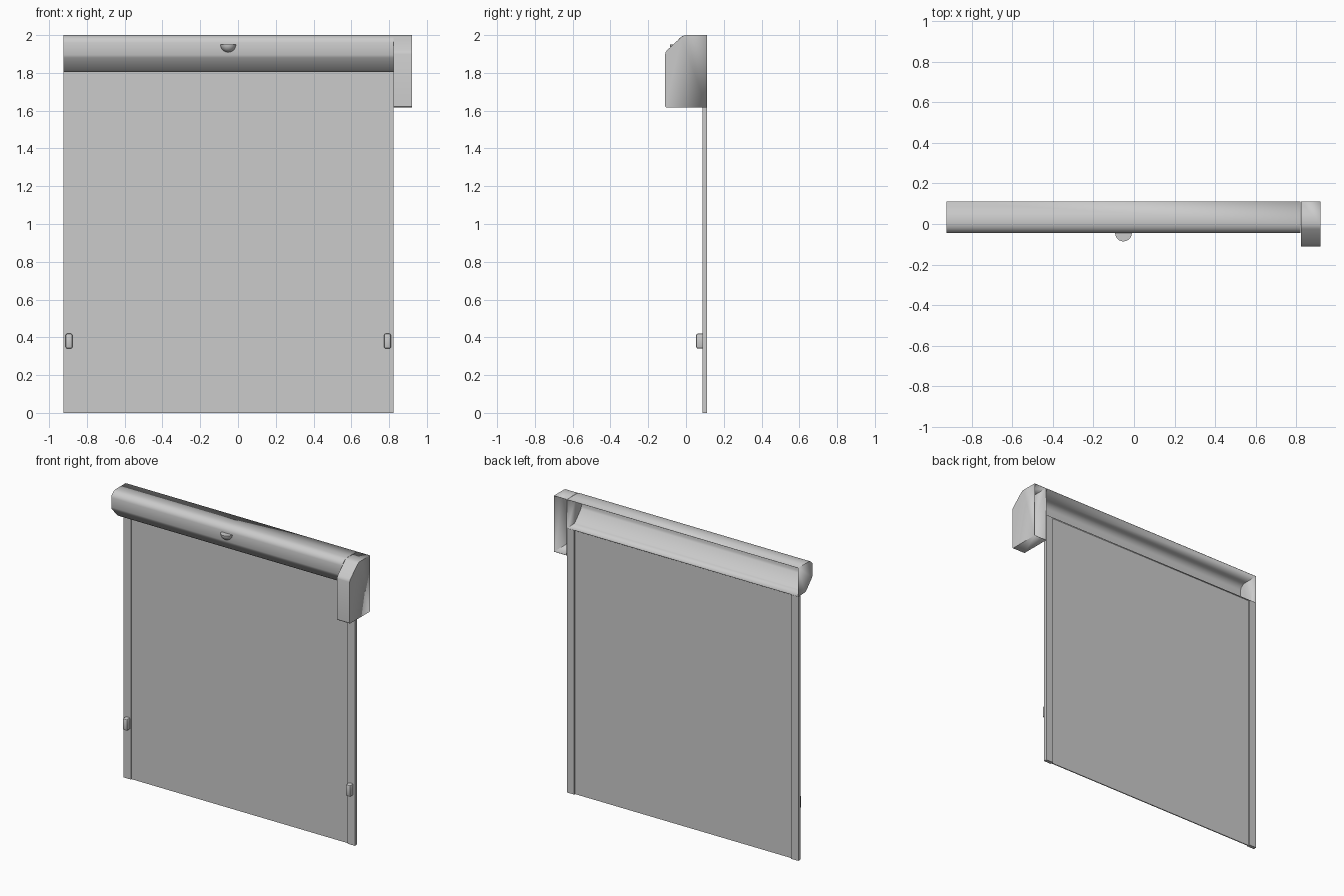
import bpy, bmesh, math
from mathutils import Vector

if "Cube" in bpy.data.objects:
    bpy.data.objects.remove(bpy.data.objects["Cube"])

MID = -0.0515      # centre line of the curtain
X0, X1 = -0.925, 0.822


def finish(name, bm, smooth=None):
    me = bpy.data.meshes.new(name)
    bm.to_mesh(me)
    bm.free()
    ob = bpy.data.objects.new(name, me)
    bpy.context.collection.objects.link(ob)
    if smooth:
        bpy.ops.object.select_all(action='DESELECT')
        ob.select_set(True)
        bpy.context.view_layer.objects.active = ob
        bpy.ops.object.shade_smooth_by_angle(angle=math.radians(smooth))
    return ob


def box(name, x, y, z, bevel=0.0):
    bm = bmesh.new()
    bmesh.ops.create_cube(bm, size=1)
    for v in bm.verts:
        v.co = Vector([(a + b) / 2 + c * (b - a) for (a, b), c in zip((x, y, z), v.co)])
    if bevel:
        # soften every edge that touches the front
        front = [e for e in bm.edges if any(v.co.y < sum(y) / 2 for v in e.verts)]
        bmesh.ops.bevel(bm, geom=front, offset=bevel, segments=2, profile=0.5, affect='EDGES')
    return finish(name, bm, 40 if bevel else None)


def open_back_case(name, profile, x0, x1):
    """Extrude a (y, z) profile along x with end caps, leaving the back open."""
    bm = bmesh.new()
    a = [bm.verts.new((x0, y, z)) for y, z in profile]
    b = [bm.verts.new((x1, y, z)) for y, z in profile]
    for i in range(len(profile) - 1):
        bm.faces.new((a[i], a[i + 1], b[i + 1], b[i]))
    bm.faces.new(b)
    bm.faces.new(a[::-1])
    ob = finish(name, bm, 35)
    m = ob.modifiers.new("sheet", 'SOLIDIFY')
    m.thickness, m.offset = 0.003, -1
    return ob


# roller hood and drive cover
open_back_case("roller_hood", [(0.11, 2.0), (0.0, 2.0), (-0.02, 1.995), (-0.04, 1.978),
                               (-0.045, 1.96), (-0.045, 1.895), (-0.04, 1.88), (0.02, 1.815),
                               (0.035, 1.805), (0.11, 1.803)], X0, X1)
open_back_case("drive_cover", [(0.11, 2.0), (0.0, 2.0), (-0.013, 1.997), (-0.025, 1.99),
                               (-0.1, 1.92), (-0.107, 1.91), (-0.11, 1.9), (-0.11, 1.622),
                               (-0.105, 1.617), (0.11, 1.617)], X1 + 0.002, 0.92)

# curtain sheet between the two guides
box("curtain", (X0 + 0.05, X1 - 0.05), (0.094, 0.101), (0, 1.805))

# side guides, each with a safety sensor
for side, s in (("left", -1), ("right", 1)):
    edge = X0 if s < 0 else X1
    box(side + "_guide", sorted((edge, edge - s * 0.055)), (0.087, 0.11), (0, 1.805))
    c = MID + s * 0.843
    box(side + "_sensor", (c - 0.018, c + 0.018), (0.054, 0.087), (0.34, 0.42), 0.009)

# motion detector: lower half of a dome on the hood front
bm = bmesh.new()
bmesh.ops.create_uvsphere(bm, u_segments=24, v_segments=16, radius=0.041)
for co, no in (((0, 0, 0), (0, 0, 1)), ((0, 0.002, 0), (0, 1, 0))):
    r = bmesh.ops.bisect_plane(bm, geom=bm.verts[:] + bm.edges[:] + bm.faces[:], dist=1e-5,
                               plane_co=co, plane_no=no, clear_outer=True)
    bmesh.ops.holes_fill(bm, edges=[e for e in bm.edges if e.is_boundary], sides=0)
bmesh.ops.recalc_face_normals(bm, faces=bm.faces[:])
bmesh.ops.translate(bm, verts=bm.verts[:], vec=(-0.052, -0.045, 1.95))
finish("motion_detector", bm, 35)
